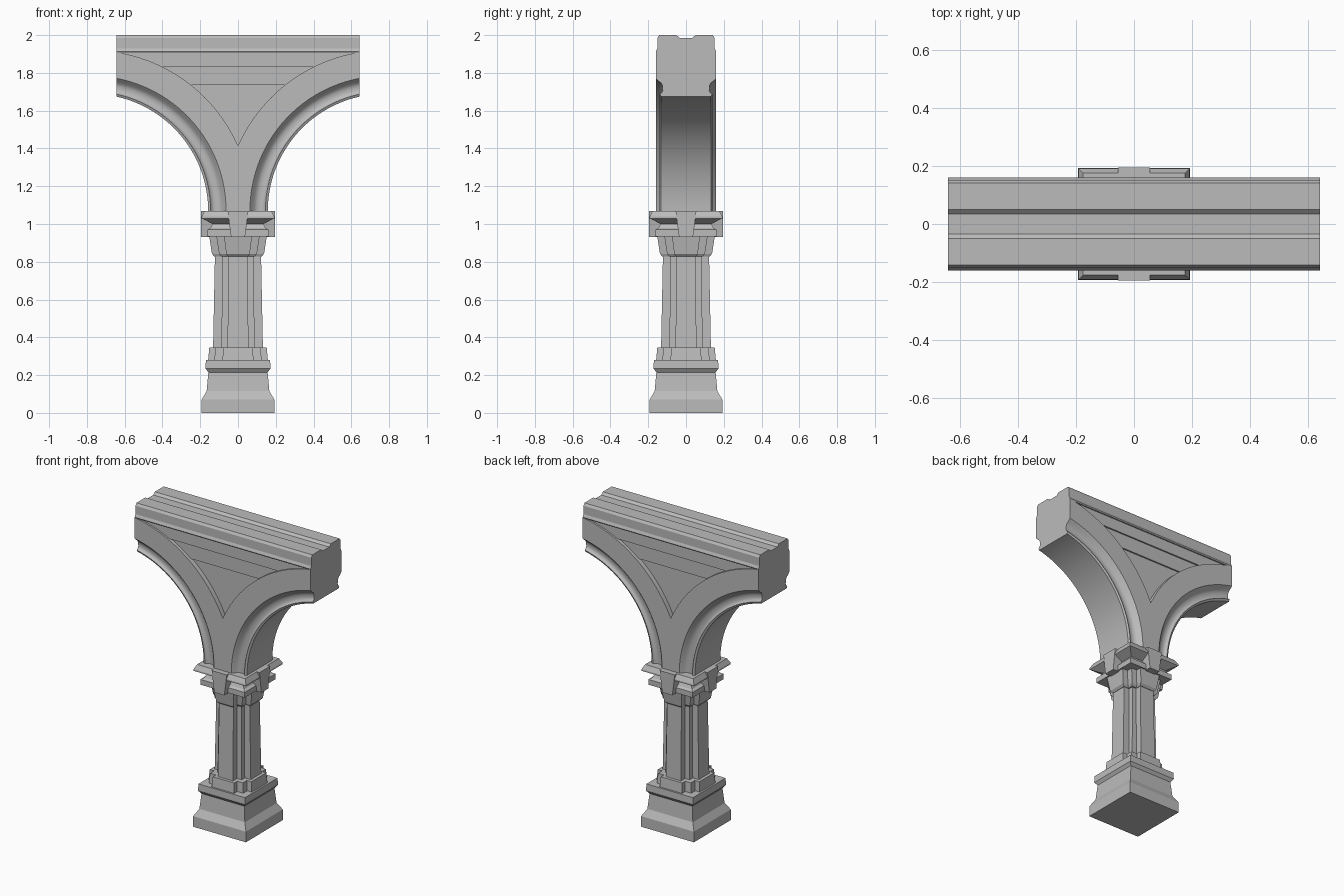
import bpy, bmesh
from math import sin, cos, sqrt, radians

if "Cube" in bpy.data.objects:
    bpy.data.objects.remove(bpy.data.objects["Cube"])

stone = bpy.data.materials.new("grey stone")
stone.use_nodes = True
colour = (0.5, 0.5, 0.5, 1)
stone.diffuse_color = colour
stone.node_tree.nodes["Principled BSDF"].inputs["Base Color"].default_value = colour

HALF = 0.643                  # half length of the beam
CX, CZ = 0.777, 1.07          # arch centre
R_IN, R_OUT = 0.619, 0.85     # arch ring radii


def skin(name, sections, cuts=(), smooth=None):
    """Join matching closed sections into a capped solid; cuts are (x, normal, capped)."""
    bm = bmesh.new()
    rows = [[bm.verts.new(p) for p in s] for s in sections]
    n = len(rows[0])
    for a, b in zip(rows, rows[1:]):
        for i in range(n):
            j = (i + 1) % n
            bm.faces.new((a[i], a[j], b[j], b[i]))
    bm.faces.new(rows[0])
    bm.faces.new(rows[-1])
    for x, nx, capped in cuts:
        geom = bm.verts[:] + bm.edges[:] + bm.faces[:]
        cut = bmesh.ops.bisect_plane(bm, geom=geom, plane_co=(x, 0, 0),
                                     plane_no=(nx, 0, 0), clear_outer=True)["geom_cut"]
        if capped:
            edges = [e for e in cut if isinstance(e, bmesh.types.BMEdge)]
            bmesh.ops.edgeloop_fill(bm, edges=edges)
    bmesh.ops.recalc_face_normals(bm, faces=bm.faces[:])
    mesh = bpy.data.meshes.new(name)
    bm.to_mesh(mesh)
    bm.free()
    mesh.materials.append(stone)
    ob = bpy.data.objects.new(name, mesh)
    bpy.context.collection.objects.link(ob)
    if smooth:
        bpy.ops.object.select_all(action="DESELECT")
        bpy.context.view_layer.objects.active = ob
        ob.select_set(True)
        bpy.ops.object.shade_smooth_by_angle(angle=radians(smooth))
    return ob


def rect(hx, hy, z):
    return [(hx, hy, z), (-hx, hy, z), (-hx, -hy, z), (hx, -hy, z)]


def square_stack(name, levels):
    return skin(name, [rect(h, h, z) for z, h in levels])


def cross_stack(name, levels):
    """Cross plan with a square core: (z, arm reach, arm half width, core half width)."""
    sections = []
    for z, a, w, c in levels:
        quarter = [(a, -w), (a, w), (c, w), (c, c), (w, c)]
        ring = []
        for _ in range(4):
            ring += [(x, y, z) for x, y in quarter]
            quarter = [(-y, x) for x, y in quarter]
        sections.append(ring)
    return skin(name, sections)


# pedestal
square_stack("pedestal", [(0, .193), (.07, .193), (.115, .166), (.215, .157),
                          (.235, .172), (.28, .170)])

# clustered shaft with its foot and capital
cross_stack("shaft_foot", [(.28, .158, .082, .125), (.345, .152, .078, .12)])
cross_stack("shaft", [(.34, .132, .055, .088), (.84, .122, .052, .082)])
cross_stack("capital", [(.828, .125, .055, .09), (.842, .138, .062, .10),
                        (.94, .153, .075, .115)])

# abacus mouldings
square_stack("abacus", [(.935, .162), (.97, .162), (.98, .145), (1.0, .135),
                        (1.03, .192), (1.04, .192), (1.07, .176)])

# tapered keystone on each face of the abacus
for side, (c, s) in {"front": (1, 0), "left": (0, 1), "back": (-1, 0), "right": (0, -1)}.items():
    shape = [(-.055, 1.07), (.055, 1.07), (.037, .93), (-.037, .93)]
    skin(side + "_keystone", [[(x * c - y * s, x * s + y * c, z) for x, z in shape]
                              for y in (-.1, -.196)])

# moulded arch ring, swept about the arch centre and mirrored
half_profile = [(R_IN, .132), (.632, .139), (.640, .128), (.652, .123), (.675, .124),
                (.690, .132), (.702, .148), (.714, .16), (R_OUT, .16)]
profile = half_profile + [(r, -y) for r, y in reversed(half_profile)]
arc = [radians(90 * i / 36) for i in range(37)]
arch = skin("arch_ring", [[(CX - r * cos(t), y, CZ + r * sin(t)) for r, y in profile]
                          for t in arc],
            cuts=[(0, -1, False), (HALF, 1, True)], smooth=40)
mirror = arch.modifiers.new("mirror", "MIRROR")
mirror.use_axis[0] = True

# stepped spandrel panel between the arches
R_PANEL = 0.8
steps = [(1.40, 1.735, .128), (1.735, 1.83, .138), (1.83, 1.92, .148)]
sections = []
for low, high, hy in steps:
    for i in range(9):
        z = low + (high - low) * i / 8
        hx = CX - sqrt(max(0, R_PANEL ** 2 - (z - CZ) ** 2))
        sections.append(rect(min(hx, HALF - .002), hy, z))
skin("spandrel_panel", sections)

# top beam with a central groove
edge = [(.156, 1.905), (.160, 1.912), (.152, 1.93), (.152, 1.985), (.142, 2), (.05, 2), (.034, 1.985)]
section = edge + [(-y, z) for y, z in reversed(edge)]
skin("top_beam", [[(x, y, z) for y, z in section] for x in (-HALF, HALF)])
